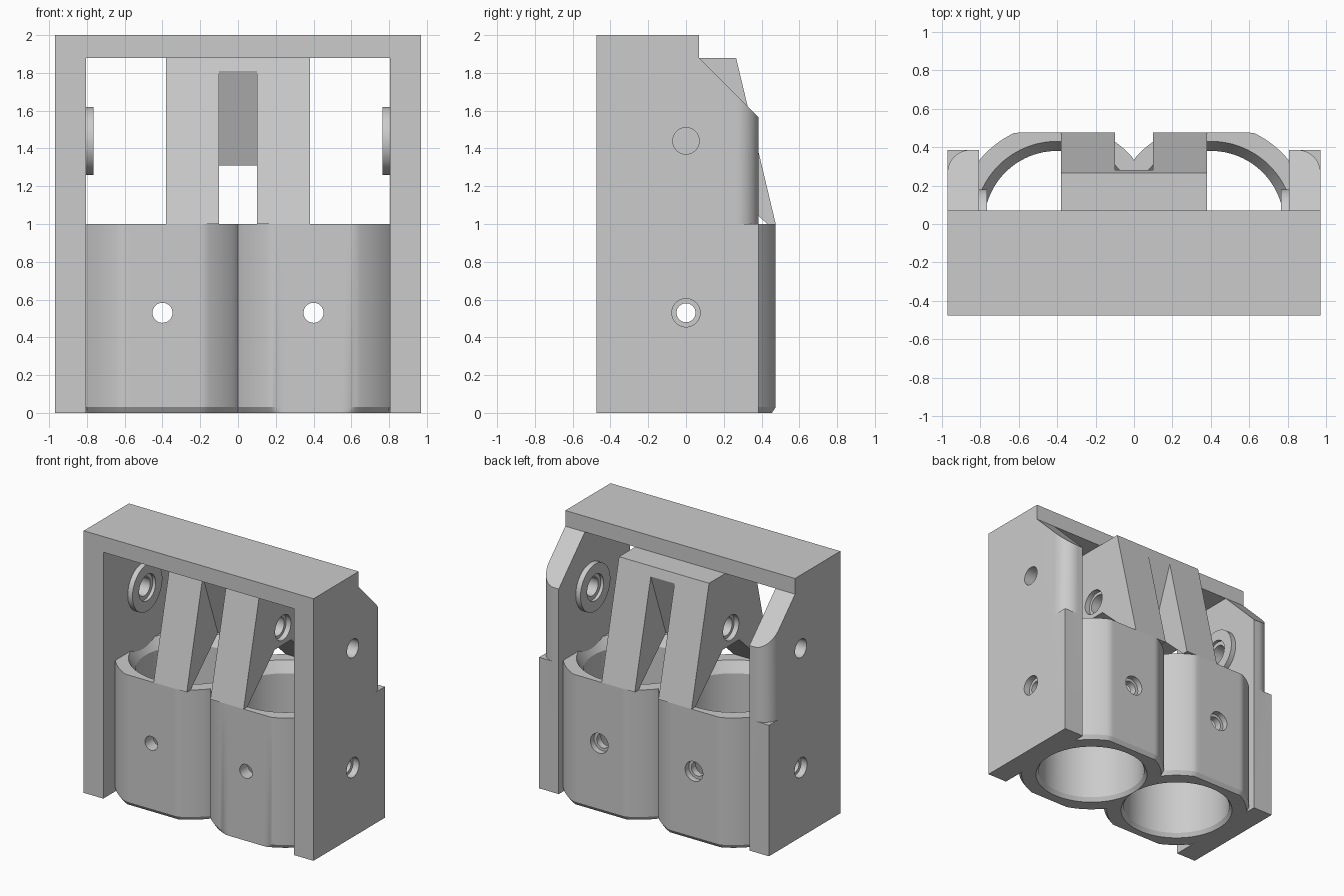
import bpy, bmesh, math
from mathutils import Matrix, Vector

cube = bpy.data.objects.get("Cube")
if cube:
    bpy.data.objects.remove(cube, do_unlink=True)

GREY = (0.6, 0.6, 0.6, 1.0)
mat = bpy.data.materials.new("light_grey")
mat.use_nodes = True
mat.diffuse_color = GREY
for node in mat.node_tree.nodes:
    if node.type == 'BSDF_PRINCIPLED':
        node.inputs["Base Color"].default_value = GREY

TURN = {'X': Matrix.Rotation(math.pi / 2, 4, 'Y'),
        'Y': Matrix.Rotation(-math.pi / 2, 4, 'X'),
        'Z': Matrix.Identity(4)}


def loft(name, rings):
    """Closed solid through rings that have the same number of points."""
    bm = bmesh.new()
    loops = [[bm.verts.new(p) for p in ring] for ring in rings]
    n = len(loops[0])
    for a, b in zip(loops, loops[1:]):
        for i in range(n):
            j = (i + 1) % n
            bm.faces.new((a[i], a[j], b[j], b[i]))
    bm.faces.new(loops[0][::-1])
    bm.faces.new(loops[-1])
    bmesh.ops.recalc_face_normals(bm, faces=bm.faces[:])
    mesh = bpy.data.meshes.new(name)
    bm.to_mesh(mesh)
    bm.free()
    mesh.materials.append(mat)
    ob = bpy.data.objects.new(name, mesh)
    bpy.context.scene.collection.objects.link(ob)
    return ob


def lathe(name, profile, axis, at=(0, 0, 0), n=64):
    """Turned solid; the profile holds (position along axis, radius)."""
    turn = Matrix.Translation(at) @ TURN[axis]
    angles = [2 * math.pi * i / n for i in range(n)]
    return loft(name, [[turn @ Vector((r * math.cos(a), r * math.sin(a), t)) for a in angles]
                       for t, r in profile])


def prism(name, points, x0, x1):
    """Side outline in (y, z) extruded along x."""
    return loft(name, [[(x, y, z) for y, z in points] for x in (x0, x1)])


def cut(ob, cutters):
    """Subtract the cutters, then delete them."""
    for c in cutters:
        c.hide_render = True
        m = ob.modifiers.new("cut", 'BOOLEAN')
        m.operation, m.solver, m.object = 'DIFFERENCE', 'EXACT', c
    graph = bpy.context.evaluated_depsgraph_get()
    ob.data = bpy.data.meshes.new_from_object(ob.evaluated_get(graph))
    ob.modifiers.clear()
    for c in cutters:
        bpy.data.objects.remove(c, do_unlink=True)


def smooth(ob):
    bpy.ops.object.select_all(action='DESELECT')
    ob.select_set(True)
    bpy.context.view_layer.objects.active = ob
    bpy.ops.object.shade_smooth_by_angle(angle=math.radians(25))


LOW, HIGH = 0.53, 1.44          # heights of the two hole rows
WALL_IN, WALL_OUT, BACK = 0.805, 0.97, 0.385
parts = []

# Top bar
parts.append(prism("top_bar", [(-0.475, 1.88), (0.07, 1.88), (0.07, 2), (-0.475, 2)],
                   -WALL_IN, WALL_IN))

for side, s in (("left", 1), ("right", -1)):
    # Side wall with sloped upper back edge
    wall = prism(side + "_wall", [(-0.475, 0), (BACK, 0), (BACK, 1.565), (0.07, 1.88),
                                  (0.07, 2), (-0.475, 2)], s * WALL_IN, s * WALL_OUT)
    # Rounded outer back corner above the cells
    r = 0.12
    cx, cy = WALL_OUT - r, BACK - r
    arc = [(cx + r * math.cos(a), cy + r * math.sin(a))
           for a in (math.pi / 2 * i / 12 for i in range(13))]
    outline = [(1.1, cy)] + arc + [(cx, 0.6), (1.1, 0.6)]
    corner = loft("corner_cutter", [[(s * x, y, z) for x, y in outline] for z in (1, 2.2)])
    screw = lathe("screw_cutter", [(s * 0.7, 0.05), (s * 0.92, 0.05), (s * 0.92, 0.075),
                                   (s * 1.1, 0.075)], 'X', (0, 0, LOW))
    pivot = lathe("pivot_cutter", [(s * 0.7, 0.07), (s * 1.1, 0.07)], 'X', (0, 0, HIGH))
    cut(wall, [corner, screw, pivot])
    parts.append(wall)

    # Round boss on the inside of the wall
    boss = lathe(side + "_boss", [(s * 0.765, 0.18), (s * WALL_IN, 0.18)], 'X', (0, 0, HIGH))
    cut(boss, [lathe("boss_cutter", [(s * 0.7, 0.1), (s * 0.79, 0.1), (s * 0.79, 0.07),
                                     (s * 0.9, 0.07)], 'X', (0, 0, HIGH))])
    parts.append(boss)

    # Cell: round body flattened front and back, chamfered at the bottom
    def ring(z, rad, front, back, n=128):
        pts = []
        for i in range(n):
            a = 2 * math.pi * i / n
            x = max(-0.4, min(WALL_IN - 0.4, rad * math.cos(a)))
            y = max(-front, min(back, rad * math.sin(a)))
            pts.append((s * (0.4 + x), y, z))
        return pts

    front_low = 0.475 if s > 0 else 0.455
    cell = loft(side + "_cell", [ring(0, 0.503, front_low, 0.455),
                                 ring(0.03, 0.523, 0.475, 0.475),
                                 ring(1, 0.523, 0.475, 0.475)])
    bore = lathe("bore_cutter", [(-0.03, 0.41), (0, 0.4), (0.03, 0.38), (0.92, 0.38),
                                 (1, 0.43), (1.05, 0.46)], 'Z', (s * 0.4, 0, 0), 96)
    front_back = lathe("hole_cutter", [(-0.6, 0.053), (0.43, 0.053), (0.43, 0.075),
                                       (0.6, 0.075)], 'Y', (s * 0.4, 0, LOW))
    across = lathe("across_cutter", [(-1.1, 0.05), (1.1, 0.05)], 'X', (0, 0, LOW))
    cut(cell, [bore, front_back, across])
    parts.append(cell)

# Central tower on four sloping legs
half = [(0.265, 1.88), (0.475, 1), (0.43, 1), (0.1, 1.31)]
tower = prism("centre_tower", half + [(-y, z) for y, z in reversed(half)], -0.38, 0.38)
groove = [(0.282, 1.81), (0.1, 1.31), (0.1, 0.9), (0.7, 0.9), (0.7, 1.81)]
cutters = []
for s in (1, -1):
    cutters.append(prism("groove_cutter", [(s * y, z) for y, z in groove], -0.1, 0.1))
    cutters.append(lathe("socket_cutter", [(s * 0.2, 0.072), (s * 0.34, 0.072), (s * 0.34, 0.095),
                                           (s * 0.5, 0.095)], 'X', (0, 0, HIGH)))
cut(tower, cutters)
parts.append(tower)

for ob in parts:
    smooth(ob)
